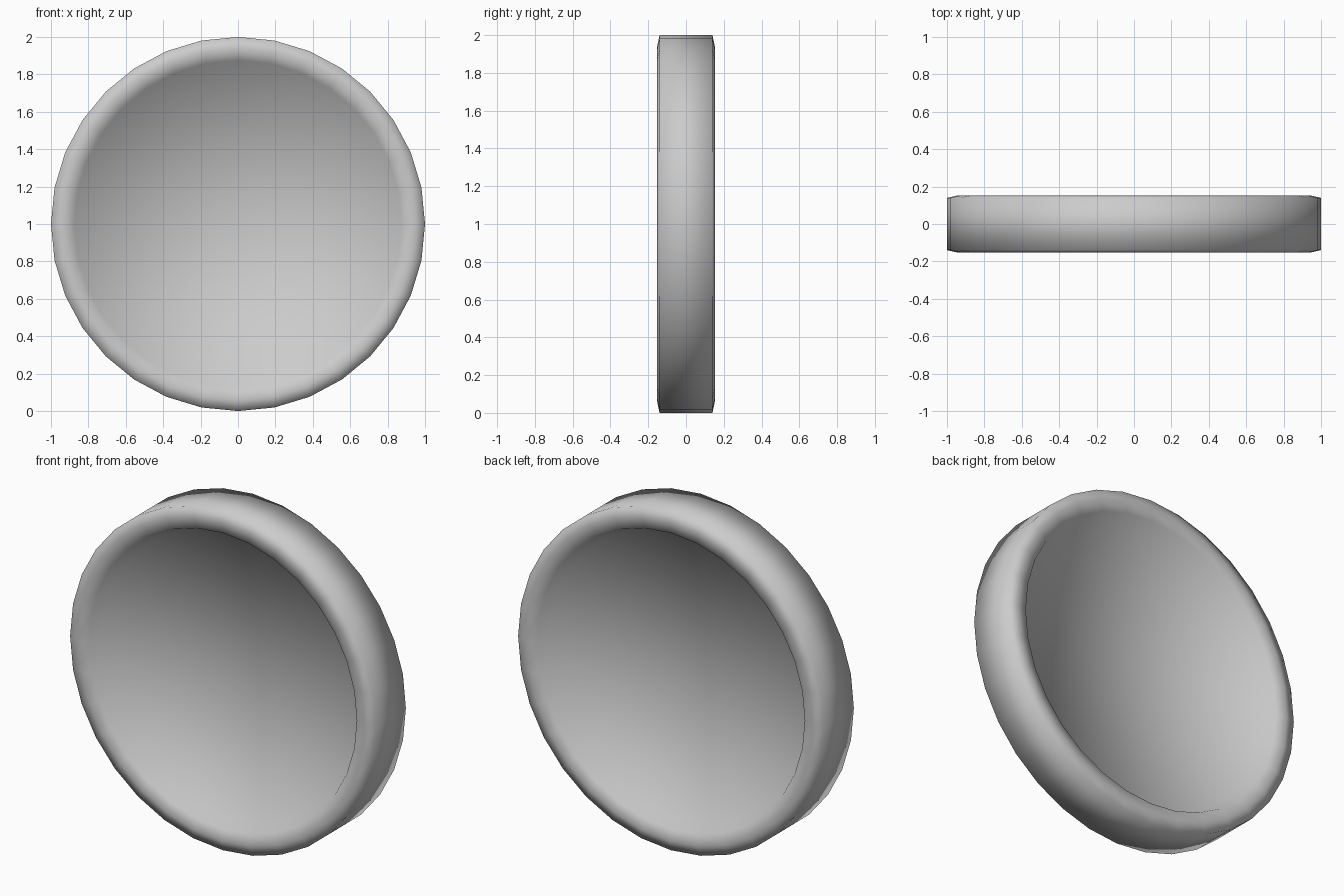
import bpy, bmesh, math

if "Cube" in bpy.data.objects:
    bpy.data.objects.remove(bpy.data.objects["Cube"])

SIDES = 32
# Front half profile (radius, y): floor edge, inner lip, crest, outer wall edge
FRONT = [(0.84, -0.07), (0.875, -0.14), (0.94, -0.153), (1.0, -0.14)]
PROFILE = FRONT + [(r, -y) for r, y in reversed(FRONT)]
CENTRE_Y = 0.02

bm = bmesh.new()


def ring(radius, y):
    return [bm.verts.new((radius * math.cos(2 * math.pi * i / SIDES), y,
                          1 + radius * math.sin(2 * math.pi * i / SIDES)))
            for i in range(SIDES)]


rings = [ring(r, y) for r, y in PROFILE]

# Raised rim: lips, tapered inner walls and outer wall
for a, b in zip(rings, rings[1:]):
    for i in range(SIDES):
        j = (i + 1) % SIDES
        bm.faces.new((a[i], a[j], b[j], b[i]))

# Recessed floors on the front and the back, fanned from the centre
for loop, y in ((rings[0], -CENTRE_Y), (rings[-1], CENTRE_Y)):
    centre = bm.verts.new((0, y, 1))
    for i in range(SIDES):
        bm.faces.new((centre, loop[i], loop[(i + 1) % SIDES]))

bmesh.ops.recalc_face_normals(bm, faces=bm.faces[:])
for f in bm.faces:
    f.smooth = True

mesh = bpy.data.meshes.new("dished_disc")
bm.to_mesh(mesh)
bm.free()
bpy.context.collection.objects.link(bpy.data.objects.new("dished_disc", mesh))
